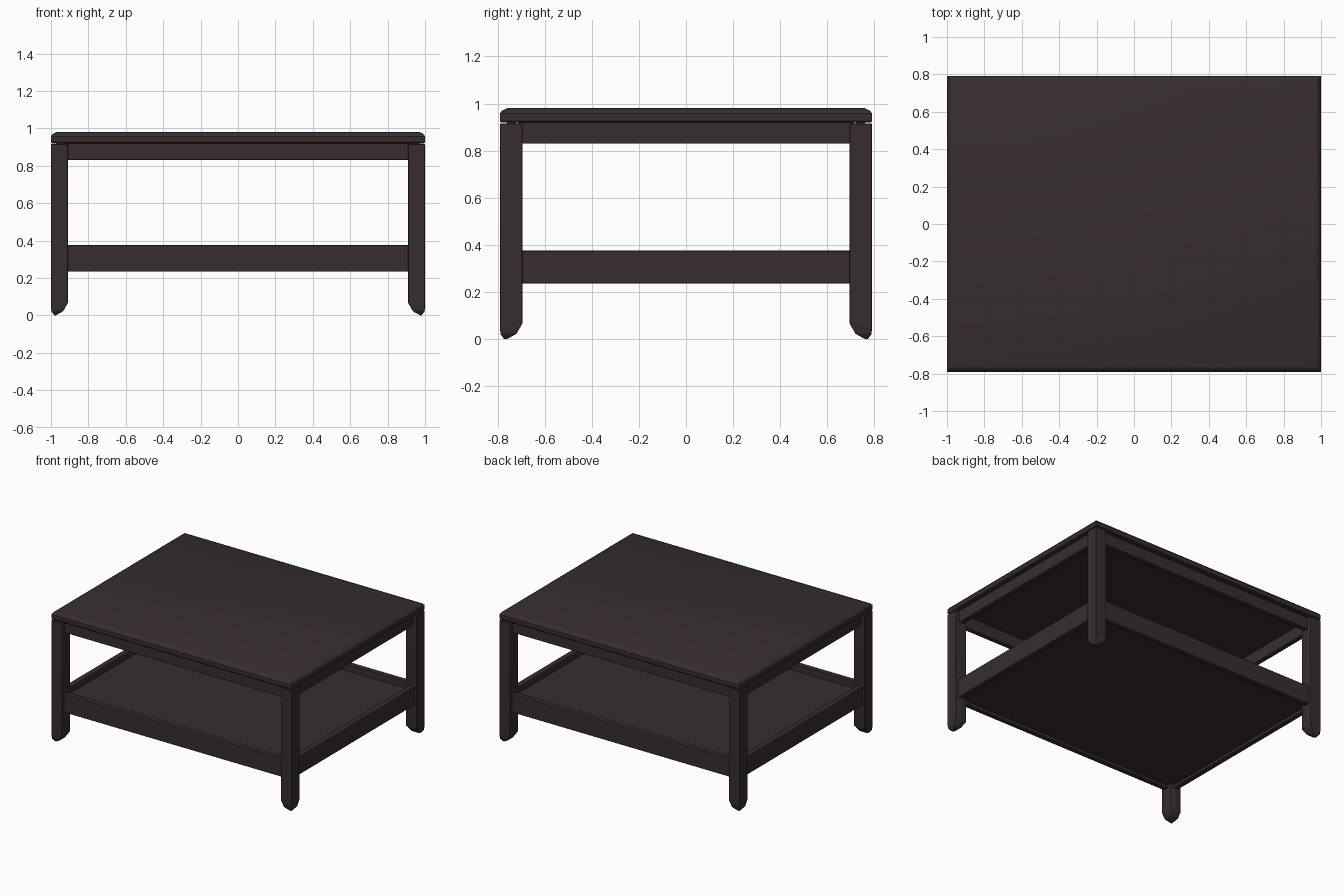
import bpy
import bmesh

if "Cube" in bpy.data.objects:
    bpy.data.objects.remove(bpy.data.objects["Cube"], do_unlink=True)

HX, HY = 1.0, 0.79          # half width and half depth
LEG_X, LEG_Y = 0.09, 0.095  # leg section

wood = bpy.data.materials.new("dark_brown_wood")
COLOUR = (0.038, 0.027, 0.027, 1)
wood.diffuse_color = COLOUR
wood.use_nodes = True
wood.node_tree.nodes["Principled BSDF"].inputs["Base Color"].default_value = COLOUR


def loft(name, rings, bevel=0.0):
    """Stack rectangular rings (z, x0, x1, y0, y1) from bottom to top."""
    bm = bmesh.new()
    loops = []
    for z, x0, x1, y0, y1 in rings:
        corners = ((x0, y0), (x1, y0), (x1, y1), (x0, y1))
        loops.append([bm.verts.new((x, y, z)) for x, y in corners])
    bm.faces.new(loops[0][::-1])
    bm.faces.new(loops[-1])
    for low, high in zip(loops, loops[1:]):
        for i in range(4):
            j = (i + 1) % 4
            bm.faces.new((low[i], low[j], high[j], high[i]))
    bmesh.ops.recalc_face_normals(bm, faces=bm.faces)
    mesh = bpy.data.meshes.new(name)
    bm.to_mesh(mesh)
    bm.free()
    mesh.materials.append(wood)
    obj = bpy.data.objects.new(name, mesh)
    bpy.context.collection.objects.link(obj)
    if bevel:
        mod = obj.modifiers.new("soft_edges", "BEVEL")
        mod.width = bevel
        mod.segments = 2
    bpy.ops.object.select_all(action="DESELECT")
    obj.select_set(True)
    bpy.context.view_layer.objects.active = obj
    bpy.ops.object.shade_smooth_by_angle(angle=0.6)
    return obj


def box(name, x0, x1, y0, y1, z0, z1, bevel=0.0):
    return loft(name, [(z0, x0, x1, y0, y1), (z1, x0, x1, y0, y1)], bevel)


# Table top with rounded upper edge
profile = [(0.92, 0.006), (0.926, 0), (0.957, 0), (0.97, 0.009), (0.98, 0.03)]
loft("table_top", [(z, i - HX, HX - i, i - HY, HY - i) for z, i in profile])

# Legs with feet that taper towards the outer corner: z, inner cut, outer cut
foot = [(0, 0.065, 0.018), (0.022, 0.025, 0.002), (0.065, 0, 0), (0.915, 0, 0)]
for sx, side in ((1, "left"), (-1, "right")):
    for sy, end in ((-1, "front"), (1, "back")):
        rings = []
        for z, inner, outer in foot:
            xs = sorted((sx * (HX - LEG_X + inner), sx * (HX - outer)))
            ys = sorted((sy * (HY - LEG_Y + inner), sy * (HY - outer)))
            rings.append((z, *xs, *ys))
        loft(f"{end}_{side}_leg", rings, 0.009)

# Aprons under the top and rails around the shelf
for part, z0, z1, inset in (("apron", 0.83, 0.92, 0.03),
                            ("shelf_rail", 0.235, 0.375, 0.02)):
    thick = 0.04
    ex, ey = HX - LEG_X + 0.02, HY - LEG_Y + 0.02
    for s, side, end in ((1, "left", "back"), (-1, "right", "front")):
        ys = sorted((s * (HY - inset), s * (HY - inset - thick)))
        box(f"{end}_{part}", -ex, ex, *ys, z0, z1, 0.004)
        xs = sorted((s * (HX - inset), s * (HX - inset - thick)))
        box(f"{side}_{part}", *xs, -ey, ey, z0, z1, 0.004)

# Lower shelf held between the rails
box("shelf", -HX + 0.05, HX - 0.05, -HY + 0.05, HY - 0.05, 0.255, 0.325)
